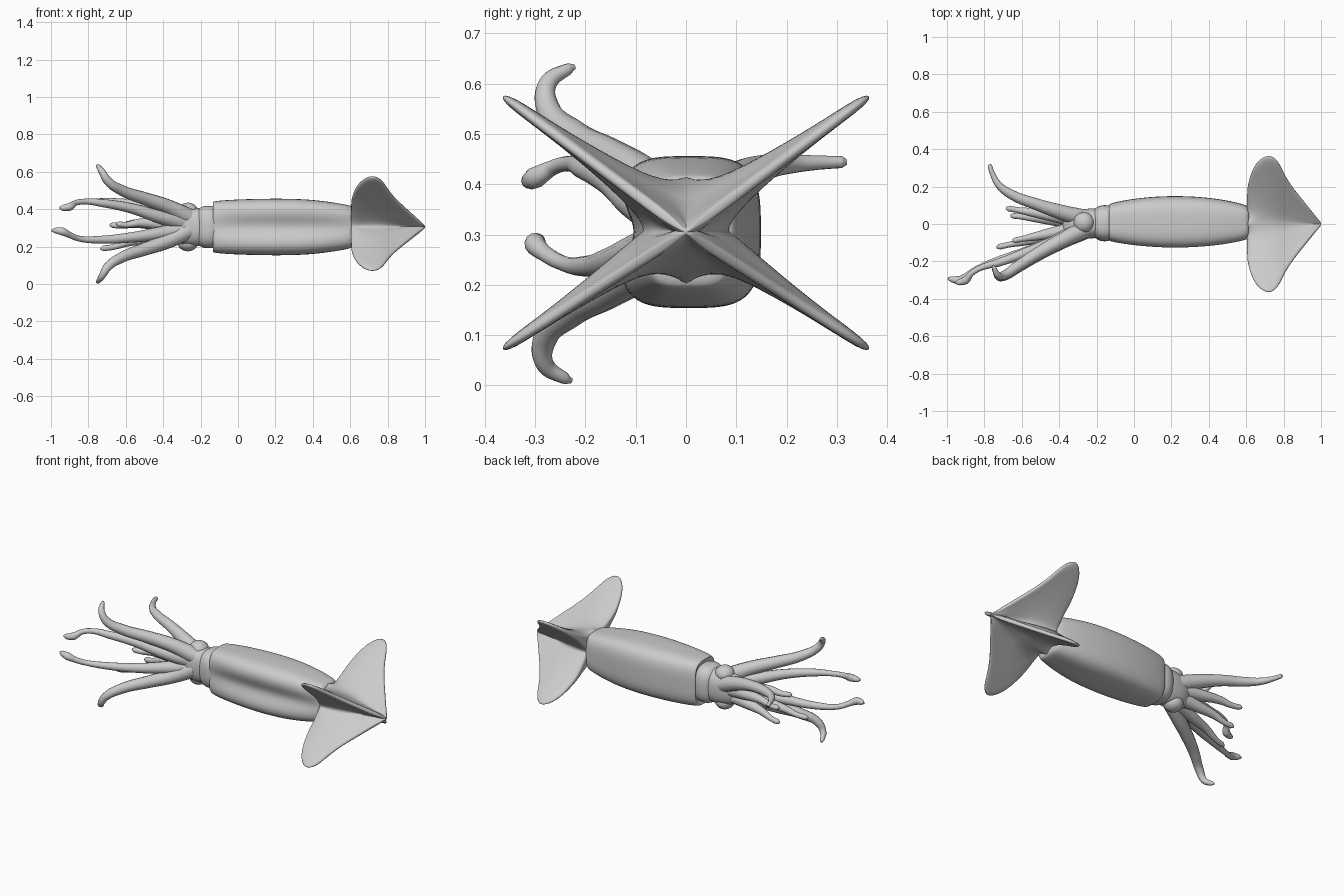
import bpy, bmesh, math
from mathutils import Vector

CZ = 0.305  # height of the body axis


def loft(name, rings, levels=2):
    """Skin a list of equal-length point rings, cap the ends and smooth."""
    bm = bmesh.new()
    vs = [[bm.verts.new(p) for p in ring] for ring in rings]
    n = len(vs[0])
    for a, b in zip(vs, vs[1:]):
        for i in range(n):
            bm.faces.new((a[i], a[(i + 1) % n], b[(i + 1) % n], b[i]))
    bm.faces.new(vs[0])
    bm.faces.new(vs[-1])
    bmesh.ops.recalc_face_normals(bm, faces=bm.faces)
    me = bpy.data.meshes.new(name)
    bm.to_mesh(me)
    bm.free()
    me.shade_smooth()
    ob = bpy.data.objects.new(name, me)
    bpy.context.collection.objects.link(ob)
    mod = ob.modifiers.new("smooth", 'SUBSURF')
    mod.levels = mod.render_levels = levels
    return ob


def ring(x, ry, rz, e=3.5, cy=0.0, groove=0.0, n=32):
    """Rounded-square section, optionally hollowed on the -y side."""
    pts = []
    for i in range(n):
        a = 2 * math.pi * i / n
        c, s = math.cos(a), math.sin(a)
        r = (abs(c) ** e + abs(s) ** e) ** (-1 / e)
        y, z = r * c * ry, r * s * rz
        if c < 0:
            y += groove * math.exp(-(z / (0.38 * rz)) ** 2)
        pts.append((x, y + cy, CZ + z))
    return pts


# Mantle
loft("mantle", [ring(x, ry, rz, 3.8, 0.006, g) for x, ry, rz, g in [
    (-0.12, 0.085, 0.115, 0.0), (-0.137, 0.092, 0.132, 0.005), (-0.13, 0.104, 0.138, 0.01),
    (-0.05, 0.122, 0.145, 0.025), (0.08, 0.139, 0.150, 0.033), (0.22, 0.145, 0.152, 0.036),
    (0.36, 0.139, 0.149, 0.034), (0.48, 0.124, 0.136, 0.026), (0.57, 0.104, 0.121, 0.015),
    (0.605, 0.091, 0.113, 0.008), (0.62, 0.08, 0.1, 0.0)]])

# Collar and head
loft("collar", [ring(x, ry, rz, 2.8, 0.004) for x, ry, rz in [
    (-0.10, 0.085, 0.1), (-0.135, 0.095, 0.112), (-0.16, 0.098, 0.114), (-0.185, 0.093, 0.112),
    (-0.205, 0.082, 0.102), (-0.22, 0.065, 0.085)]])
loft("head", [ring(x, ry, rz, 2.5, cy) for x, ry, rz, cy in [
    (-0.18, 0.08, 0.1, 0.004), (-0.22, 0.08, 0.102, 0.004), (-0.27, 0.08, 0.102, 0.0),
    (-0.32, 0.074, 0.094, -0.005), (-0.36, 0.054, 0.072, -0.012), (-0.385, 0.028, 0.035, -0.015)]])

# Eyes
for label, s in (("upper_eye", 1), ("lower_eye", -1)):
    bpy.ops.mesh.primitive_uv_sphere_add(segments=32, ring_count=16, radius=1,
                                         location=(-0.268, 0.008, CZ + s * 0.084))
    eye = bpy.context.object
    eye.name = label
    eye.scale = (0.055, 0.055, 0.046)
    bpy.ops.object.shade_smooth()


# Tail fins: four-lobed section tapering to the tail tip
def fin_ring(x, k, w):
    pts = []
    wy, wz = w * 0.95, w * 1.3
    for sy, sz, after in ((1, 1, (0, wz)), (-1, 1, (-wy, 0)), (-1, -1, (0, -wz)), (1, -1, (wy, 0))):
        d = Vector((sy * 0.362, sz * 0.25)) * k
        nrm = Vector((-d.y, d.x)).normalized()
        for t, side in ((0.25, -1), (0.5, -1), (0.78, -1), (1, -1), (1, 1), (0.78, 1), (0.5, 1), (0.25, 1)):
            th = min(0.011, 0.1 * k) + 0.6 * w * (1 - t) ** 2
            p = d * t + nrm * side * th
            pts.append((x, p.x, CZ + 0.018 * k + p.y))
        pts.append((x, after[0], CZ + after[1]))
    return pts


loft("tail_fins", [fin_ring(*s) for s in [
    (0.604, 0.48, 0.095), (0.609, 0.58, 0.095), (0.628, 0.79, 0.086), (0.665, 0.955, 0.076),
    (0.72, 1.045, 0.063), (0.77, 0.955, 0.052), (0.80, 0.76, 0.045), (0.84, 0.57, 0.036),
    (0.90, 0.36, 0.024), (0.96, 0.15, 0.014), (0.99, 0.05, 0.008), (1.0, 0.02, 0.004)]])


# Arms and tentacles: (x, y, z, radius) along each path
def tube(name, path):
    cu = bpy.data.curves.new(name, 'CURVE')
    cu.dimensions = '3D'
    cu.bevel_depth = 1.0
    cu.bevel_resolution = 4
    cu.resolution_u = 8
    cu.use_fill_caps = True
    sp = cu.splines.new('BEZIER')
    sp.bezier_points.add(len(path) - 1)
    for bp, (x, y, z, r) in zip(sp.bezier_points, path):
        bp.co = (x, y, z)
        bp.radius = r * 1.08
    for bp in sp.bezier_points:
        bp.handle_left_type = bp.handle_right_type = 'AUTO'
    ob = bpy.data.objects.new(name, cu)
    bpy.context.collection.objects.link(ob)
    bpy.ops.object.select_all(action='DESELECT')
    ob.select_set(True)
    bpy.context.view_layer.objects.active = ob
    bpy.ops.object.convert(target='MESH')
    bpy.ops.object.shade_smooth_by_angle(angle=math.radians(60))


outer = [(-0.27, -0.03, 0.36, 0.045), (-0.38, -0.085, 0.415, 0.037), (-0.50, -0.15, 0.457, 0.032),
         (-0.62, -0.225, 0.5, 0.027), (-0.695, -0.274, 0.55, 0.022), (-0.727, -0.275, 0.6, 0.017),
         (-0.748, -0.235, 0.629, 0.011), (-0.754, -0.222, 0.634, 0.005)]
tube("upper_front_arm", outer)
tube("lower_front_arm", [(x, y - 0.006, 0.643 - z, r) for x, y, z, r in outer])
tube("upper_tentacle", [
    (-0.29, -0.03, 0.33, 0.045), (-0.42, -0.095, 0.36, 0.033), (-0.58, -0.155, 0.407, 0.025),
    (-0.72, -0.205, 0.432, 0.02), (-0.82, -0.235, 0.441, 0.014), (-0.87, -0.265, 0.433, 0.014),
    (-0.90, -0.30, 0.413, 0.02), (-0.935, -0.312, 0.407, 0.015), (-0.953, -0.315, 0.408, 0.006)])
tube("lower_tentacle", [
    (-0.29, -0.03, 0.29, 0.045), (-0.42, -0.09, 0.27, 0.033), (-0.58, -0.15, 0.248, 0.025),
    (-0.74, -0.20, 0.237, 0.019), (-0.85, -0.245, 0.243, 0.014), (-0.9, -0.28, 0.262, 0.015),
    (-0.94, -0.30, 0.281, 0.02), (-0.975, -0.295, 0.286, 0.015), (-0.995, -0.29, 0.287, 0.006)])
tube("back_arm", [
    (-0.27, 0.03, 0.33, 0.045), (-0.38, 0.06, 0.375, 0.038), (-0.52, 0.105, 0.415, 0.029),
    (-0.65, 0.155, 0.433, 0.024), (-0.72, 0.205, 0.44, 0.018), (-0.755, 0.265, 0.443, 0.013),
    (-0.77, 0.31, 0.444, 0.011), (-0.771, 0.32, 0.444, 0.005)])

# Short arms running straight forward from the mouth
for label, y, z, x in (("short_back_upper_arm", 0.085, 0.315, -0.685),
                       ("short_back_lower_arm", 0.045, 0.205, -0.66),
                       ("short_front_upper_arm", -0.09, 0.32, -0.65),
                       ("short_front_lower_arm", -0.125, 0.188, -0.735)):
    base = Vector((-0.3, 0.25 * y, CZ + 0.35 * (z - CZ)))
    tip = Vector((x, y, z))
    pts = []
    for t, r, lift in ((0, 0.038, 0), (0.35, 0.03, 0.008), (0.65, 0.021, 0.01),
                       (0.85, 0.014, -0.002), (0.96, 0.014, 0), (1, 0.006, 0)):
        p = base.lerp(tip, t)
        pts.append((p.x, p.y, p.z + lift, r))
    tube(label, pts)
